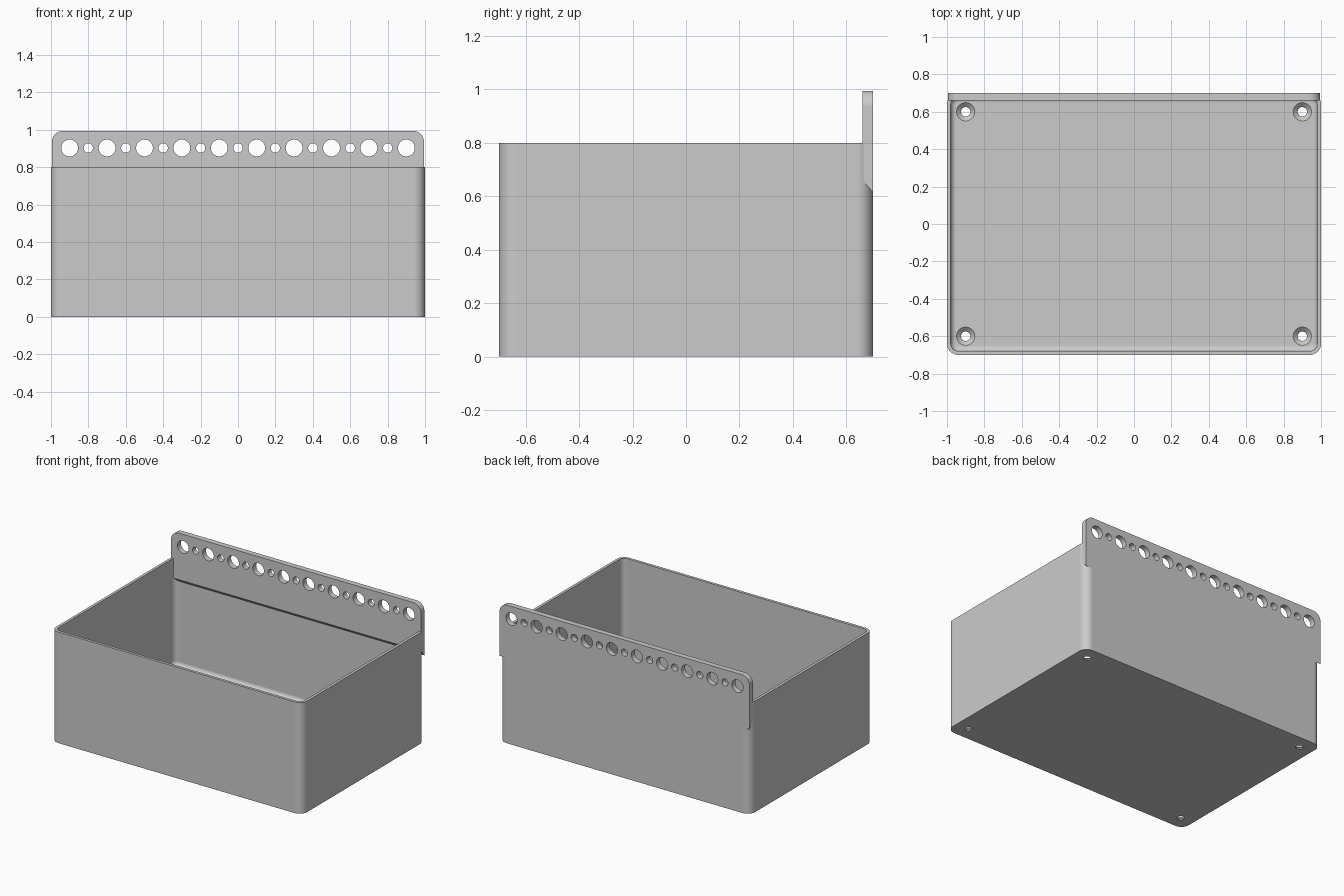
import bpy, bmesh
from math import sin, cos, pi, radians
from mathutils import Matrix

old = bpy.data.objects.get("Cube")
if old:
    bpy.data.objects.remove(old, do_unlink=True)

WIDTH, DEPTH, HEIGHT = 1.0, 0.7, 0.8      # half width, half depth, full height
WALL, FLOOR, CORNER, FILLET = 0.02, 0.03, 0.06, 0.03
RAIL_TOP, RAIL_FRONT = 0.995, 0.66

grey = bpy.data.materials.new("light grey plastic")
grey.use_nodes = True
grey.diffuse_color = (0.6, 0.6, 0.6, 1)
grey.node_tree.nodes["Principled BSDF"].inputs["Base Color"].default_value = grey.diffuse_color


def finish(name, bm):
    bmesh.ops.recalc_face_normals(bm, faces=bm.faces)
    mesh = bpy.data.meshes.new(name)
    bm.to_mesh(mesh)
    bm.free()
    mesh.materials.append(grey)
    ob = bpy.data.objects.new(name, mesh)
    bpy.context.collection.objects.link(ob)
    return ob


def loft(bm, rings):
    """Skin a list of equal point rings and cap both ends."""
    loops = [[bm.verts.new(p) for p in ring] for ring in rings]
    n = len(loops[0])
    for a, b in zip(loops, loops[1:]):
        for i in range(n):
            j = (i + 1) % n
            bm.faces.new((a[i], a[j], b[j], b[i]))
    bm.faces.new(loops[0])
    bm.faces.new(loops[-1])


def rounded_ring(inset, z, steps=8):
    """Rounded rectangle set in from the outer walls."""
    r = max(CORNER - inset, 0.01)
    cx, cy = WIDTH - inset - r, DEPTH - inset - r
    ring = []
    for k, (sx, sy) in enumerate(((1, 1), (-1, 1), (-1, -1), (1, -1))):
        for i in range(steps + 1):
            a = (k + i / steps) * pi / 2
            ring.append((sx * cx + r * cos(a), sy * cy + r * sin(a), z))
    return ring


def circle(x, y, z, r, n=32):
    return [(x + r * cos(2 * pi * i / n), y + r * sin(2 * pi * i / n), z) for i in range(n)]


def cut(ob, cutter):
    mod = ob.modifiers.new("holes", "BOOLEAN")
    mod.operation, mod.solver, mod.object = "DIFFERENCE", "EXACT", cutter
    cutter.hide_render = True
    select(ob)
    bpy.ops.object.modifier_apply(modifier=mod.name)
    bpy.data.objects.remove(cutter, do_unlink=True)


def select(ob):
    bpy.ops.object.select_all(action="DESELECT")
    ob.select_set(True)
    bpy.context.view_layer.objects.active = ob


def smooth(ob):
    select(ob)
    bpy.ops.object.shade_smooth_by_angle(angle=radians(30))
    mod = ob.modifiers.new("flat walls", "WEIGHTED_NORMAL")
    mod.keep_sharp = True


# Open bin: outer wall, rim, inner wall and filleted floor
bm = bmesh.new()
rings = [rounded_ring(0, 0), rounded_ring(0, HEIGHT), rounded_ring(WALL, HEIGHT)]
for i in range(7):
    a = i / 6 * pi / 2
    rings.append(rounded_ring(WALL + FILLET * (1 - cos(a)), FLOOR + FILLET * (1 - sin(a))))
loft(bm, rings)
storage_bin = finish("storage_bin", bm)

# Countersunk screw holes in the floor corners
bm = bmesh.new()
for x in (-0.9, 0.9):
    for y in (-0.6, 0.6):
        loft(bm, [circle(x, y, z, r) for z, r in
                  ((-0.05, 0.025), (0.008, 0.025), (FLOOR, 0.049), (0.06, 0.049))])
cut(storage_bin, finish("screw_hole_cutter", bm))
smooth(storage_bin)

# Hanging rail: rounded top corners, sloped underside
bm = bmesh.new()
half, r = WIDTH - 0.005, 0.06
arc = [(half - r + r * cos(a), RAIL_TOP - r + r * sin(a))
       for a in (i / 10 * pi / 2 for i in range(11))]
arc += [(-x, z) for x, z in reversed(arc)]


def rail_ring(y, bottom):
    return [(x, y, z) for x, z in arc + [(-half, bottom), (half, bottom)]]


loft(bm, [rail_ring(RAIL_FRONT, 0.66), rail_ring(DEPTH, 0.615)])
hanging_rail = finish("hanging_rail", bm)

# Row of alternating large and small holes through the rail
bm = bmesh.new()
for i in range(19):
    radius = 0.025 if i % 2 else 0.045
    place = Matrix.Translation((-0.9 + 0.1 * i, 0.68, 0.903)) @ Matrix.Rotation(pi / 2, 4, "X")
    bmesh.ops.create_cone(bm, cap_ends=True, segments=32, radius1=radius,
                          radius2=radius, depth=0.2, matrix=place)
cut(hanging_rail, finish("rail_hole_cutter", bm))
smooth(hanging_rail)
